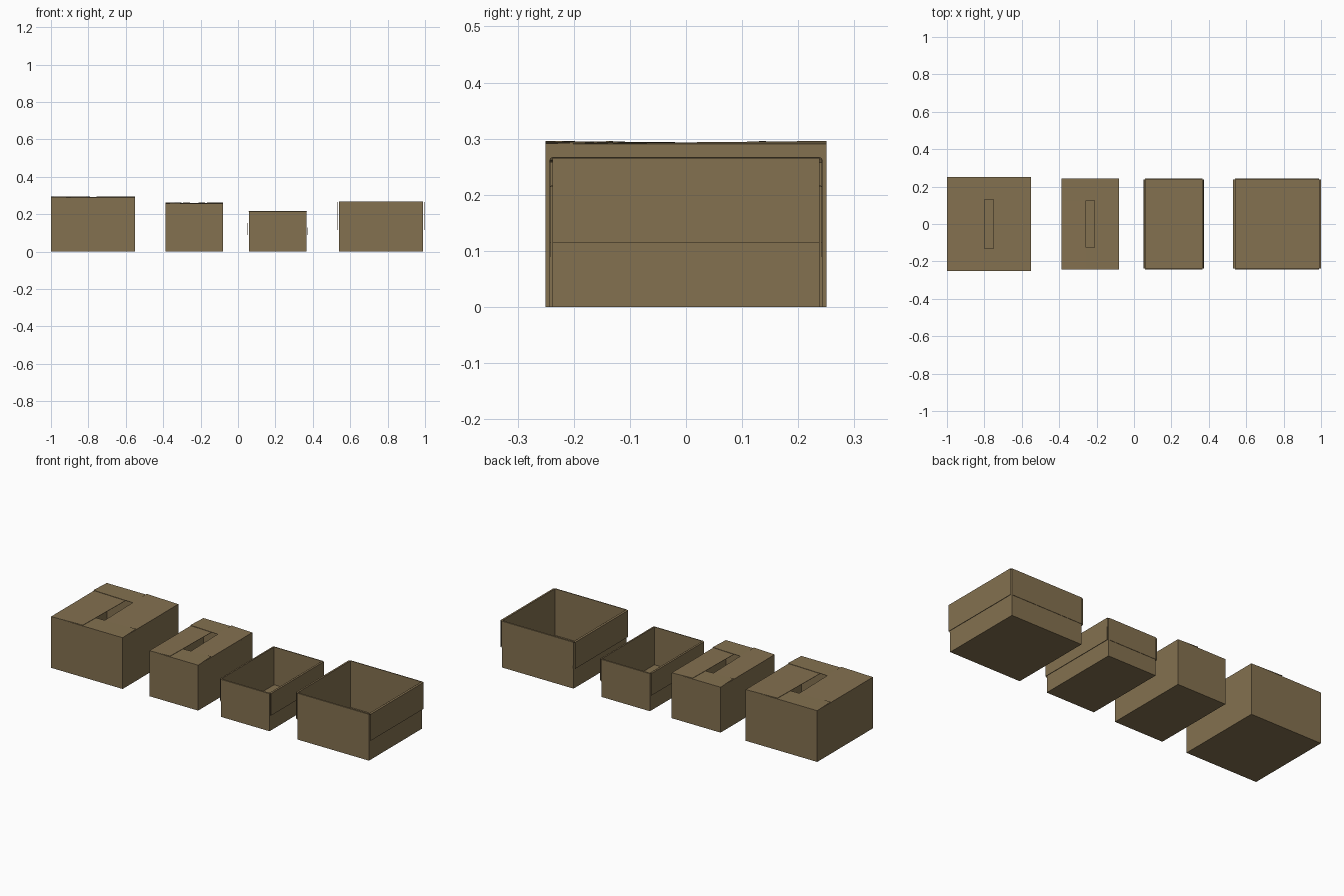
import bpy, bmesh
from mathutils import Vector

if "Cube" in bpy.data.objects:
    bpy.data.objects.remove(bpy.data.objects["Cube"])

card = bpy.data.materials.new("cardboard_brown")
card.diffuse_color = (0.23, 0.165, 0.08, 1)
card.use_nodes = True
card.node_tree.nodes["Principled BSDF"].inputs["Base Color"].default_value = card.diffuse_color
T = 0.003  # board thickness


def make(name, verts, faces, thick, offset):
    me = bpy.data.meshes.new(name)
    bm = bmesh.new()
    vs = [bm.verts.new(v) for v in verts]
    for f in faces:
        bm.faces.new([vs[i] for i in f])
    bmesh.ops.recalc_face_normals(bm, faces=bm.faces[:])
    bm.to_mesh(me)
    bm.free()
    me.materials.append(card)
    ob = bpy.data.objects.new(name, me)
    bpy.context.collection.objects.link(ob)
    m = ob.modifiers.new("board", "SOLIDIFY")
    m.thickness = thick
    m.offset = offset
    return ob


# open-topped tray: four walls and a floor, thickened inwards
def carton_body(name, cx, w, d, h):
    a, b = w / 2, d / 2
    ring = [(-a, -b), (a, -b), (a, b), (-a, b)]
    verts = [(cx + x, y, z) for z in (0, h) for x, y in ring]
    faces = [(3, 2, 1, 0)] + [(i, (i + 1) % 4, (i + 1) % 4 + 4, i + 4) for i in range(4)]
    make(name, verts, faces, T, -1)


# the four sides: outward direction, half distance, half hinge length
def sides(w, d):
    return [("left", Vector((-1, 0, 0)), w / 2, d / 2),
            ("front", Vector((0, -1, 0)), d / 2, w / 2),
            ("right", Vector((1, 0, 0)), w / 2, d / 2),
            ("back", Vector((0, 1, 0)), d / 2, w / 2)]


# closed top: each flap lies over the next one and under the previous one
def closed_carton(name, cx, w, d, h, flap_x, flap_y):
    carton_body(name + "_body", cx, w, d, h)
    for side, n, dist, half in sides(w, d):
        length = flap_x if n.x else flap_y
        t = Vector((-n.y, n.x, 0))  # towards the next side
        c = Vector((cx, 0, h))
        up, down = Vector((0, 0, 0.005)), Vector((0, 0, -0.004))
        inner = c + n * (dist - length)
        verts = [c + n * dist - t * half, c + n * dist + t * half,
                 inner + t * half + up, inner - t * half + down]
        make(f"{name}_{side}_flap", verts, [(0, 1, 2, 3)], 0.002, 0)


# open top: flaps folded over the rim and hanging outside the walls
def open_carton(name, cx, w, d, h, low, off_x, off_y):
    carton_body(name + "_body", cx, w, d, h)
    for side, n, dist, half in sides(w, d):
        off = off_x if n.x else off_y
        t = Vector((-n.y, n.x, 0))
        profile = [(dist - T / 2, h - 0.001), (dist + off - 0.001, h - 0.002),
                   (dist + off - 0.001, low)]
        verts = [Vector((cx, 0, z)) + n * r + t * s * half
                 for r, z in profile for s in (-1, 1)]
        make(f"{name}_{side}_flap", verts, [(0, 1, 3, 2), (2, 3, 5, 4)], 0.002, 0)


closed_carton("large_closed_carton", -0.775, 0.45, 0.5, 0.29, 0.20, 0.12)
closed_carton("small_closed_carton", -0.234, 0.307, 0.486, 0.257, 0.131, 0.118)
open_carton("small_open_carton", 0.2125, 0.305, 0.476, 0.217, 0.09, 0.008, 0.005)
open_carton("large_open_carton", 0.765, 0.45, 0.476, 0.267, 0.115, 0.01, 0.005)
